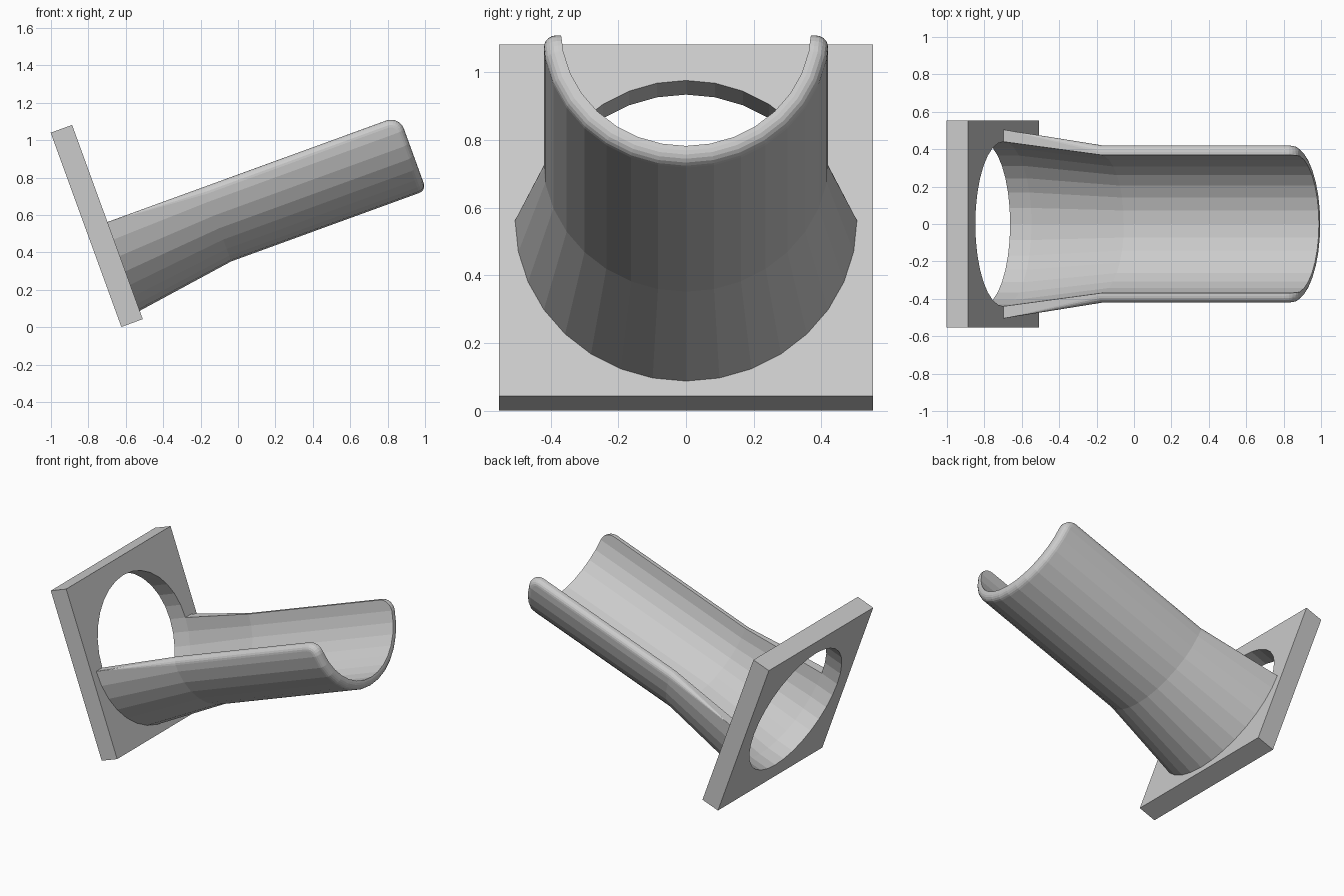
import bpy, bmesh
from math import sin, cos, pi, radians
from mathutils import Matrix

cube = bpy.data.objects.get("Cube")
if cube:
    bpy.data.objects.remove(cube, do_unlink=True)

grey = bpy.data.materials.new("light grey")
grey.use_nodes = True
colour = (0.6, 0.6, 0.6, 1)
grey.diffuse_color = colour
grey.node_tree.nodes["Principled BSDF"].inputs["Base Color"].default_value = colour

# Shared frame: local x runs along the chute, origin at the plate's outer face
FRAME = Matrix.Translation((-0.698, 0, 0.562)) @ Matrix.Rotation(radians(-20), 4, 'Y')
HALF = 16          # sides in half a circle
HOLE = 0.44


def finish(bm, name):
    bmesh.ops.recalc_face_normals(bm, faces=bm.faces)
    mesh = bpy.data.meshes.new(name)
    bm.to_mesh(mesh)
    bm.free()
    mesh.materials.append(grey)
    obj = bpy.data.objects.new(name, mesh)
    obj.matrix_world = FRAME
    bpy.context.collection.objects.link(obj)
    return obj


def loft(bm, loops, closed):
    """Skin a list of vertex loops with quads."""
    for a, b in zip(loops, loops[1:]):
        n = len(a)
        for i in range(n if closed else n - 1):
            j = (i + 1) % n
            bm.faces.new((a[i], a[j], b[j], b[i]))


# Square mounting plate with a round hole
def plate(size=1.105, thick=0.122):
    bm = bmesh.new()
    n = HALF * 2
    angles = [2 * pi * i / n for i in range(n)]

    def ring(x, square):
        loop = []
        for a in angles:
            r = size / 2 / max(abs(cos(a)), abs(sin(a))) if square else HOLE
            loop.append(bm.verts.new((x, r * cos(a), r * sin(a))))
        return loop
    rings = [ring(0, False), ring(0, True), ring(-thick, True), ring(-thick, False)]
    loft(bm, rings + rings[:1], True)
    bmesh.ops.dissolve_limit(bm, angle_limit=0.001, verts=bm.verts, edges=bm.edges)
    return finish(bm, "mounting_plate")


# Half-pipe chute: flared at the plate, rounded along its outer lip
def chute(length=1.66):
    bm = bmesh.new()
    stations = [(0, HOLE, 0.505), (0.55, 0.37, 0.424), (length, 0.37, 0.424)]
    loops = []
    for x, inner, outer in stations:
        arc = [pi + pi * i / HALF for i in range(HALF + 1)]
        pts = [(outer, a) for a in arc] + [(inner, a) for a in reversed(arc)]
        loops.append([bm.verts.new((x, r * cos(a), r * sin(a))) for r, a in pts])
    loft(bm, loops, True)
    for loop in (loops[0], loops[-1]):
        n = len(loop)
        for i in range(HALF):
            bm.faces.new((loop[i], loop[i + 1], loop[n - 2 - i], loop[n - 1 - i]))
    bmesh.ops.recalc_face_normals(bm, faces=bm.faces)

    # round the two upper corners of the open end
    corners = [e for e in bm.edges
               if all(v.co.x > length - 0.001 and abs(v.co.z) < 0.001 for v in e.verts)]
    bmesh.ops.bevel(bm, geom=corners, offset=0.075, segments=6, profile=0.5,
                    affect='EDGES')

    # round the outer lip along the rims and around the end
    def on_lip(e):
        outside = all((v.co.y ** 2 + v.co.z ** 2) ** 0.5 > 0.398 + 0.09 * max(0, 1 - v.co.x / 0.55)
                      for v in e.verts)
        if not outside or len(e.link_faces) != 2 or all(v.co.x < 0.001 for v in e.verts):
            return False
        return e.calc_face_angle(0) > 1
    lip = [e for e in bm.edges if on_lip(e)]
    bmesh.ops.bevel(bm, geom=lip, offset=0.04, segments=5, profile=0.5, affect='EDGES')

    # let the rounding fade to a sharp corner at the plate
    for v in bm.verts:
        if v.co.x < 0.005 and abs(v.co.y) > HOLE + 0.005 and v.co.z > -0.06:
            v.co = (0, 0.505 if v.co.y > 0 else -0.505, 0)
    bmesh.ops.remove_doubles(bm, verts=bm.verts, dist=0.0005)
    return finish(bm, "half_pipe_chute")


plate()
chute()
